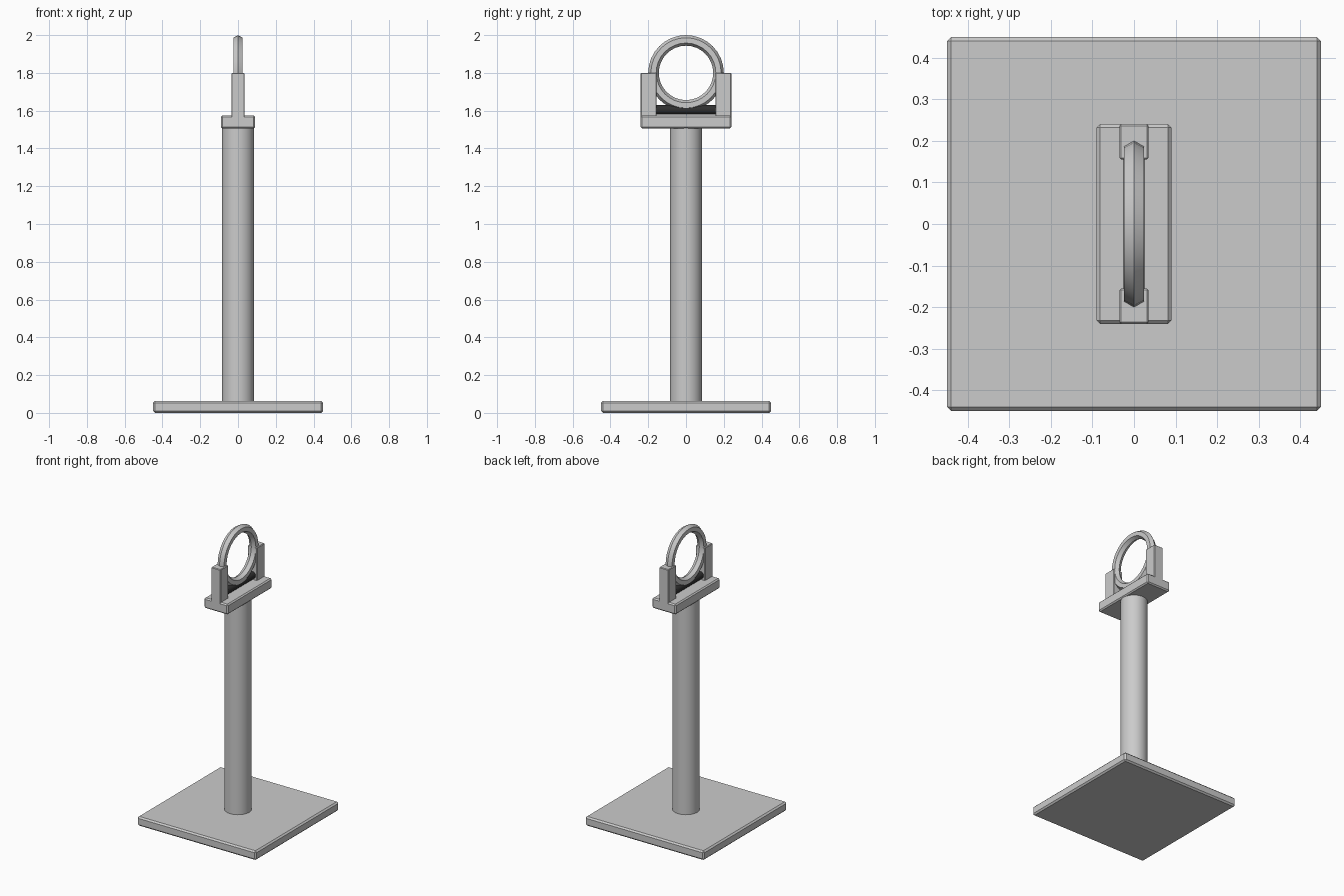
import bpy
import math

default_cube = bpy.data.objects.get("Cube")
if default_cube:
    bpy.data.objects.remove(default_cube, do_unlink=True)


def make_material(name, value):
    mat = bpy.data.materials.new(name)
    mat.use_nodes = True
    colour = (value, value, value, 1)
    mat.diffuse_color = colour
    mat.node_tree.nodes["Principled BSDF"].inputs["Base Color"].default_value = colour
    return mat


grey = make_material("light grey", 0.6)
black = make_material("near black", 0.03)


def finish(name, mat):
    obj = bpy.context.object
    obj.name = name
    obj.data.materials.append(mat)
    return obj


def chamfered_box(name, size, centre, chamfer):
    bpy.ops.mesh.primitive_cube_add(size=1, location=centre)
    obj = finish(name, grey)
    obj.scale = size
    bpy.ops.object.transform_apply(location=False, rotation=False, scale=True)
    bevel = obj.modifiers.new("chamfer", "BEVEL")
    bevel.width = chamfer
    bevel.segments = 1


def cylinder(name, radius, length, centre, sides, mat, rotation=(0, 0, 0)):
    bpy.ops.mesh.primitive_cylinder_add(vertices=sides, radius=radius, depth=length,
                                        location=centre, rotation=rotation)
    finish(name, mat)
    bpy.ops.object.shade_smooth_by_angle(angle=math.radians(35))


# Stand: square foot, round post and the cross plate on top
chamfered_box("base_plate", (0.9, 0.9, 0.063), (0, 0, 0.0315), 0.01)
cylinder("post", 0.085, 1.46, (0, 0, 0.79), 32, grey)
chamfered_box("head_plate", (0.18, 0.48, 0.07), (0, 0, 1.54), 0.008)

# Pair of uprights gripping the ring
for side, name in ((-1, "front_upright"), (1, "back_upright")):
    chamfered_box(name, (0.07, 0.085, 0.24), (0, side * 0.1975, 1.68), 0.004)

# Dark rod running between the uprights
cylinder("cross_rod", 0.025, 0.32, (0, 0, 1.605), 16, black, (math.pi / 2, 0, 0))

# Upright ring with a six-sided section
bpy.ops.mesh.primitive_torus_add(major_segments=32, minor_segments=6,
                                 major_radius=0.172, minor_radius=0.028,
                                 location=(0, 0, 1.8), rotation=(0, math.pi / 2, 0))
finish("ring", grey)
bpy.ops.object.shade_smooth_by_angle(angle=math.radians(30))
